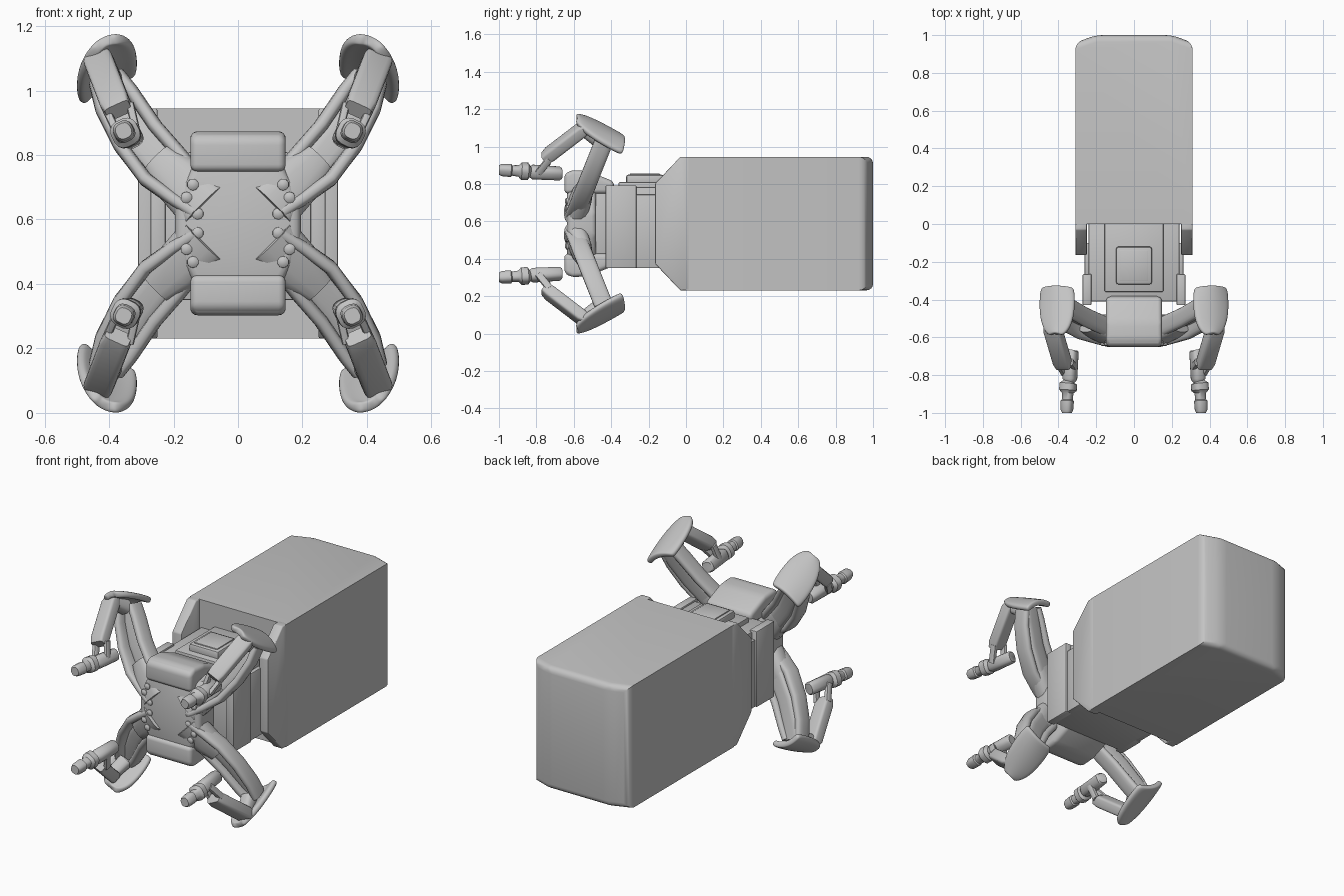
import bpy, bmesh, math
from mathutils import Vector

MID = 0.588  # height of the horizontal symmetry plane

cube = bpy.data.objects.get("Cube")
if cube:
    bpy.data.objects.remove(cube, do_unlink=True)

grey = bpy.data.materials.new("plain grey")
grey.use_nodes = True
grey.diffuse_color = (0.55, 0.55, 0.55, 1)
for node in grey.node_tree.nodes:
    if node.type == 'BSDF_PRINCIPLED':
        node.inputs["Base Color"].default_value = grey.diffuse_color


def finish(name, bm, mirror="", thickness=0):
    """Turn a bmesh into an object, mirrored over x and/or z."""
    bmesh.ops.recalc_face_normals(bm, faces=bm.faces[:])
    mesh = bpy.data.meshes.new(name)
    bm.to_mesh(mesh)
    bm.free()
    obj = bpy.data.objects.new(name, mesh)
    bpy.context.collection.objects.link(obj)
    obj.location.z = MID
    mesh.materials.append(grey)
    bpy.ops.object.select_all(action='DESELECT')
    obj.select_set(True)
    bpy.context.view_layer.objects.active = obj
    bpy.ops.object.shade_smooth_by_angle(angle=math.radians(40))
    if thickness:
        solid = obj.modifiers.new("thickness", 'SOLIDIFY')
        solid.thickness, solid.offset = thickness, 0
        sub = obj.modifiers.new("smooth", 'SUBSURF')
        sub.levels = sub.render_levels = 2
    if mirror:
        mod = obj.modifiers.new("mirror", 'MIRROR')
        mod.use_axis = ("x" in mirror, False, "z" in mirror)
        mod.use_mirror_merge = False
    return obj


def prism(name, outline, axis, lo, hi, bevel=0.0, segments=3, mirror="", pick=None):
    """Extrude a flat outline along an axis and round the picked edges."""
    place = {"x": lambda a, b, d: (d, a, b),
             "y": lambda a, b, d: (a, d, b),
             "z": lambda a, b, d: (a, b, d)}[axis]
    bm = bmesh.new()
    rings = [[bm.verts.new(place(a, b, d)) for a, b in outline] for d in (lo, hi)]
    n = len(outline)
    for ring in rings:
        bm.faces.new(ring)
    for i in range(n):
        j = (i + 1) % n
        bm.faces.new((rings[0][i], rings[0][j], rings[1][j], rings[1][i]))
    bmesh.ops.recalc_face_normals(bm, faces=bm.faces[:])
    if bevel:
        edges = [e for e in bm.edges if pick is None or pick(e)]
        bmesh.ops.bevel(bm, geom=edges, offset=bevel, segments=segments,
                        profile=0.5, affect='EDGES', clamp_overlap=True)
    return finish(name, bm, mirror)


def box(name, x, y, z, bevel=0.006, mirror=""):
    outline = [(x[0], y[0]), (x[1], y[0]), (x[1], y[1]), (x[0], y[1])]
    return prism(name, outline, "z", z[0], z[1], bevel, 2, mirror)


def loft(name, rings, hint, square=0.5, sides=16, mirror="xz"):
    """Skin rounded sections (centre, half u, half v) along a path; v follows hint."""
    bm = bmesh.new()
    centres = [Vector(r[0]) for r in rings]
    loops = []
    for i, (_, hu, hv) in enumerate(rings):
        t = (centres[min(i + 1, len(rings) - 1)] - centres[max(i - 1, 0)]).normalized()
        u = t.cross(Vector(hint)).normalized()
        v = u.cross(t)
        loop = []
        for k in range(sides):
            a = math.tau * (k + 0.5) / sides
            c, s = math.cos(a), math.sin(a)
            loop.append(bm.verts.new(centres[i]
                        + u * hu * math.copysign(abs(c) ** square, c)
                        + v * hv * math.copysign(abs(s) ** square, s)))
        loops.append(loop)
    for a, b in zip(loops, loops[1:]):
        for k in range(sides):
            j = (k + 1) % sides
            bm.faces.new((a[k], a[j], b[j], b[k]))
    bm.faces.new(loops[0])
    bm.faces.new(loops[-1])
    return finish(name, bm, mirror)


# Large rear housing with rounded back, and the side cheeks that run forward
prism("housing", [(-.31, 0), (.31, 0), (.31, .96), (.2, 1), (-.2, 1), (-.31, .96)],
      "z", -.357, .357, .035, 4, pick=lambda e: all(v.co.y > .9 for v in e.verts))
prism("housing_cheek", [(.02, .357), (-.03, .357), (-.165, .215),
                        (-.165, -.215), (-.03, -.357), (.02, -.357)],
      "x", .25, .31, .006, 2, mirror="x")

# Inner block, its side panels and the stacked top plates
box("inner_block", (-.24, .24), (-.41, .03), (-.238, .195))
box("side_panel", (.225, .272), (-.43, -.265), (-.238, .205), mirror="x")
box("side_panel_rear", (.225, .262), (-.27, -.1), (-.238, .155), mirror="x")
box("top_plate", (-.155, .155), (-.36, .02), (.18, .222))
box("top_pad", (-.095, .095), (-.32, -.12), (.2, .262), .012)
box("top_pad_inset", (-.075, .075), (-.3, -.14), (.255, .268), .004)
box("neck", (-.13, .13), (-.52, -.38), (-.2, .2), .01)

# Front hub: waisted body, and a rounded sloping lobe above and below
prism("hub", [(.195, -.06), (.195, .06), (.165, .13), (.12, .22), (-.12, .22),
              (-.165, .13), (-.195, .06), (-.195, -.06), (-.165, -.13),
              (-.12, -.22), (.12, -.22), (.165, -.13)], "y", -.635, -.48, .025, 3)
prism("hub_lobe", [(-.65, .16), (-.65, .265), (-.61, .287), (-.52, .28),
                   (-.385, .225), (-.385, .16)], "x", -.148, .148, .028, 4, mirror="z")

# Raised studs on the hub face
for x, z in ((.125, .03), (.14, .12), (.1, .19), (.16, .08)):
    loft("hub_stud", [((x, -.6, z), .02, .02), ((x, -.64, z), .018, .018),
                      ((x, -.646, z), .01, .01)], (0, 0, 1), 1, 10)


def arm_point(x, z, back=0):
    return (x, -.57 + .4 * (z - .11) + back, z)


# Arms: two struts with a web behind them
upper = ((.07, .08), (.12, .14), (.18, .215), (.255, .3), (.33, .41), (.37, .46))
lower = ((.13, .03), (.2, .075), (.285, .135), (.365, .24), (.42, .35), (.44, .43))
for label, path in (("upper", upper), ("lower", lower)):
    loft("arm_strut_" + label, [(arm_point(x, z), .022, .05) for x, z in path],
         (0, 1, 0), .7)
web = [((a[0] + b[0]) / 2, (a[1] + b[1]) / 2) for a, b in zip(upper, lower)]
loft("arm_web", [(arm_point(x, z, .02), .05, .026) for x, z in web], (0, 1, 0), .5)
loft("arm_root", [(arm_point(.1, .05), .09, .06), (arm_point(.19, .14), .08, .055),
                  (arm_point(.25, .2), .055, .04)], (0, 1, 0), .7)

# Domed foot shields, square at the back and round at the front
back, tip = Vector((.405, -.338, .42)), Vector((.412, -.585, .56))
across = Vector((.885, 0, -.466))
out = -across.cross(tip - back).normalized()
bm = bmesh.new()
grid = []
for s, width in ((0, .09), (.06, .1), (.3, .105), (.6, .1), (.82, .082), (.96, .055), (1, .03)):
    row = []
    for i in range(-3, 4):
        k = i / 3
        row.append(bm.verts.new(back.lerp(tip, s) + across * width * k
                                + out * (.03 * (1 - k * k) * (1 - .5 * s) - .008)))
    grid.append(row)
for a, b in zip(grid, grid[1:]):
    for i in range(6):
        bm.faces.new((a[i], a[i + 1], b[i + 1], b[i]))
finish("foot_shield", bm, "xz", .034)

# Forearms folded forward from the shields
loft("forearm", [((.436, -.535, .515), .026, .04), ((.43, -.56, .5), .034, .046),
                 ((.38, -.73, .37), .034, .046), ((.371, -.757, .35), .026, .04)],
     (.9, 0, -.42), .35)
loft("elbow", [((.40, -.47, .45), .04, .04), ((.43, -.56, .505), .026, .035)],
     (.9, 0, -.42), .7)

# Fingers with stepped joints, hung from two small lugs
finger = ((.328, -.665, .268, .028), (.33, -.675, .268, .035), (.34, -.82, .276, .037),
          (.345, -.835, .278, .028), (.347, -.845, .279, .044), (.35, -.88, .281, .044),
          (.351, -.895, .282, .029), (.352, -.93, .284, .026), (.353, -.936, .284, .033),
          (.355, -.985, .287, .031), (.355, -1, .287, .024))
loft("finger", [((x, y, z), r, r) for x, y, z, r in finger], (.45, 0, .9), .75)
for a, b in (((.335, -.73, .37), (.312, -.76, .27)), ((.405, -.73, .345), (.37, -.79, .27))):
    loft("finger_lug", [(a, .013, .02), (b, .013, .02)], (0, 1, 0), .6, 10)
